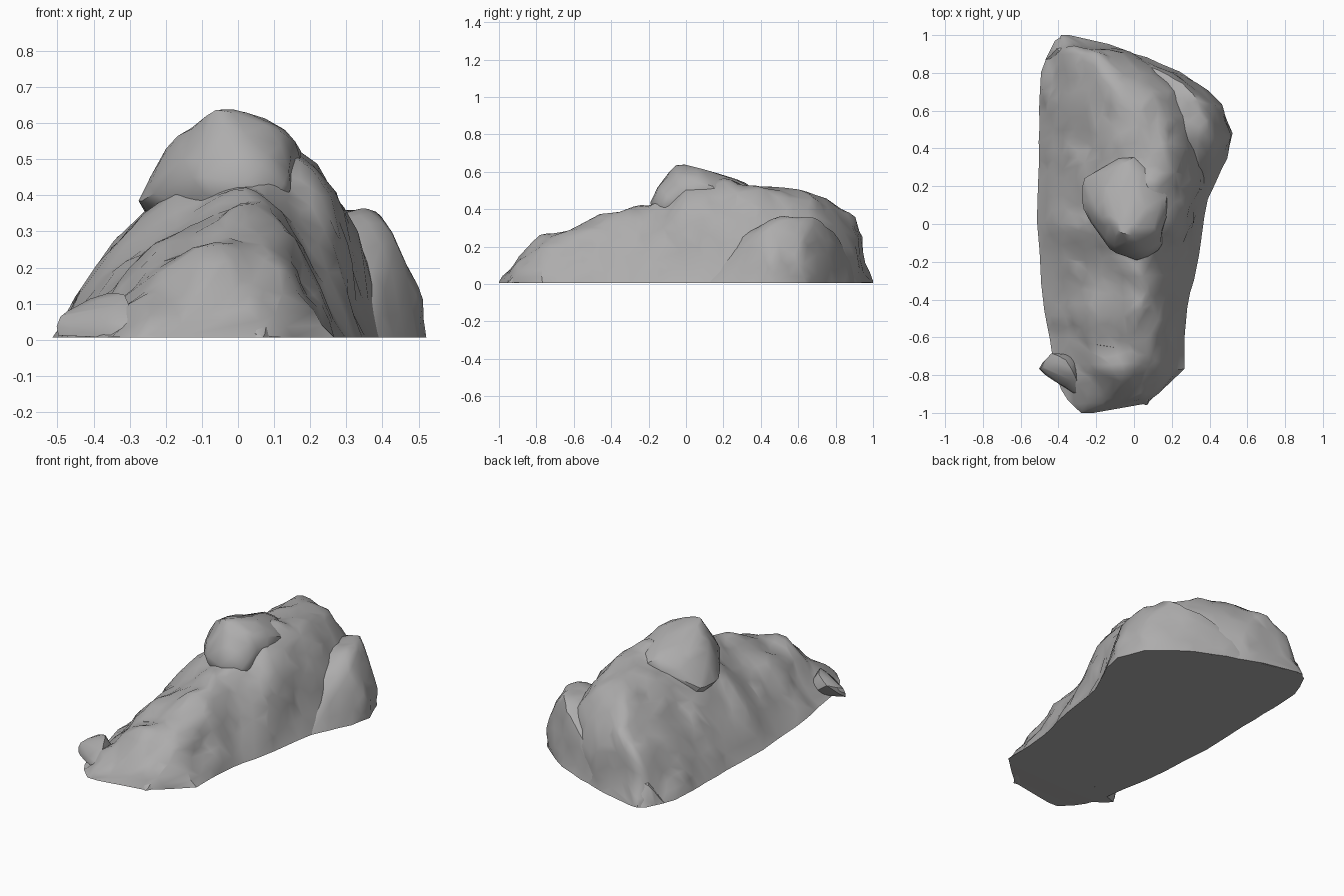
import bpy, bmesh, math
from mathutils import Vector, noise

if "Cube" in bpy.data.objects:
    bpy.data.objects.remove(bpy.data.objects["Cube"])

stone = bpy.data.materials.new("grey_stone")
stone.diffuse_color = (0.42, 0.415, 0.415, 1)
stone.use_nodes = True
stone.node_tree.nodes["Principled BSDF"].inputs["Base Color"].default_value = stone.diffuse_color


def finish(name, bm, amp, seed, ratio=0.5):
    """Roughen the surface, keep the base flat and make a shaded object."""
    bm.normal_update()
    moves = []
    for v in bm.verts:
        p = v.co + Vector((seed, seed * 2, seed * 3))
        n = noise.noise(p * 4.5) + 0.8 * noise.noise(p * 10)
        k = 0.35 if v.co.z < 0.02 else 1
        moves.append(v.normal * n * amp * k)
    for v, m in zip(bm.verts, moves):
        base = v.co.z < 0.006
        v.co += m
        v.co.z = 0.006 if base else max(v.co.z, 0.008)
        v.co.y = max(-1, min(1, v.co.y))
    bmesh.ops.recalc_face_normals(bm, faces=bm.faces)
    me = bpy.data.meshes.new(name)
    bm.to_mesh(me)
    bm.free()
    ob = bpy.data.objects.new(name, me)
    bpy.context.collection.objects.link(ob)
    me.materials.append(stone)
    bpy.ops.object.select_all(action='DESELECT')
    bpy.context.view_layer.objects.active = ob
    ob.select_set(True)
    # irregular chipped facets
    mod = ob.modifiers.new("chipped_facets", 'DECIMATE')
    mod.ratio = ratio
    bpy.ops.object.modifier_apply(modifier=mod.name)
    bpy.ops.object.shade_smooth_by_angle(angle=math.radians(32))
    return ob


def boulder(name, points, amp, seed, cuts=3, soften=2):
    """Convex stone from a few corner points, softened and roughened."""
    bm = bmesh.new()
    for p in points:
        bm.verts.new(p)
    hull = bmesh.ops.convex_hull(bm, input=bm.verts[:])
    junk = {g for g in hull["geom_interior"] + hull["geom_unused"]
            if isinstance(g, bmesh.types.BMVert) and not g.link_faces}
    bmesh.ops.delete(bm, geom=list(junk), context='VERTS')
    bmesh.ops.subdivide_edges(bm, edges=bm.edges[:], cuts=cuts, use_grid_fill=True)
    bmesh.ops.triangulate(bm, faces=bm.faces[:])
    for _ in range(soften):
        bmesh.ops.smooth_vert(bm, verts=[v for v in bm.verts if v.co.z > 0.006], factor=0.3,
                              use_axis_x=True, use_axis_y=True, use_axis_z=True)
    finish(name, bm, amp, seed)


# main ridge: y, left x, right x, crest x, crest z, left bulge, right bulge
stations = [
    (-1.00, -0.29, -0.21, -0.25, 0.01, 2.0, 2.0),
    (-0.95, -0.35, 0.07, -0.15, 0.06, 2.5, 3.0),
    (-0.85, -0.40, 0.17, -0.05, 0.17, 2.0, 3.0),
    (-0.77, -0.43, 0.27, -0.02, 0.255, 1.6, 2.4),
    (-0.60, -0.45, 0.265, 0.0, 0.31, 1.5, 2.0),
    (-0.42, -0.475, 0.285, 0.01, 0.37, 1.5, 1.9),
    (-0.20, -0.50, 0.34, 0.03, 0.42, 1.5, 1.9),
    (-0.10, -0.51, 0.355, 0.05, 0.47, 1.6, 2.3),
    (0.00, -0.515, 0.37, 0.06, 0.525, 1.7, 2.8),
    (0.20, -0.51, 0.40, 0.06, 0.55, 1.75, 3.0),
    (0.35, -0.505, 0.41, 0.05, 0.53, 1.75, 3.0),
    (0.50, -0.505, 0.40, 0.0, 0.51, 1.7, 3.0),
    (0.70, -0.50, 0.35, -0.08, 0.47, 1.6, 3.0),
    (0.80, -0.49, 0.22, -0.13, 0.43, 1.7, 2.8),
    (0.90, -0.46, 0.01, -0.20, 0.355, 2.0, 2.4),
    (0.935, -0.43, -0.08, -0.25, 0.28, 2.2, 2.4),
    (0.95, -0.42, -0.12, -0.30, 0.11, 2.2, 2.4),
    (1.00, -0.39, -0.34, -0.36, 0.015, 2.0, 2.0),
]


def section(s, n=13):
    y, xl, xr, xc, zc, pl, pr = s
    ts = [i / n for i in range(n + 1)]
    left = [(xl + (xc - xl) * t, y, zc * (1 - (1 - t) ** pl)) for t in ts]
    right = [(xr + (xc - xr) * t, y, zc * (1 - (1 - t) ** pr)) for t in ts]
    return left + right[-2::-1]


bm = bmesh.new()
rings = []
for a, b in zip(stations, stations[1:]):
    steps = max(2, round((b[0] - a[0]) / 0.035))
    for i in range(steps):
        f = i / steps
        rings.append([bm.verts.new(p) for p in section([u + (v - u) * f for u, v in zip(a, b)])])
rings.append([bm.verts.new(p) for p in section(stations[-1])])
for r, q in zip(rings, rings[1:]):
    for i in range(len(r) - 1):
        bm.faces.new((r[i], r[i + 1], q[i + 1], q[i]))
    bm.faces.new((r[-1], r[0], q[0], q[-1]))     # flat underside
bm.faces.new(rings[0])
bm.faces.new(rings[-1])
bmesh.ops.triangulate(bm, faces=bm.faces[:])
# soften the section joints
for _ in range(2):
    bmesh.ops.smooth_vert(bm, verts=[v for v in bm.verts if v.co.z > 0.03], factor=0.3,
                          use_axis_x=True, use_axis_y=True, use_axis_z=True)
finish("main_ridge", bm, 0.026, 1.3, 0.4)

# summit knob with a steep front, sunk into the ridge
boulder("summit_knob", [
    (-0.06, -0.06, 0.655), (0.06, 0.08, 0.62), (-0.17, 0.02, 0.585), (-0.15, 0.2, 0.55),
    (0.0, 0.38, 0.52), (0.12, -0.05, 0.575), (0.19, 0.15, 0.53), (0.02, -0.2, 0.43),
    (-0.13, -0.14, 0.45), (-0.29, 0.08, 0.38), (-0.28, 0.25, 0.38), (0.15, -0.13, 0.42),
    (-0.08, -0.1, 0.3), (0.08, -0.12, 0.3), (-0.2, 0.25, 0.3), (0.15, 0.3, 0.3)],
    0.018, 4.7)

# side block at the right rear
boulder("rear_right_block", [
    (0.385, 0.12, 0), (0.40, 0.2, 0), (0.49, 0.34, 0), (0.52, 0.48, 0), (0.46, 0.64, 0),
    (0.36, 0.72, 0), (0.25, 0.80, 0), (0.08, 0.88, 0), (-0.06, 0.92, 0), (0.1, 0.3, 0),
    (0.51, 0.47, 0.1), (0.46, 0.62, 0.17), (0.43, 0.42, 0.28), (0.40, 0.56, 0.36),
    (0.34, 0.5, 0.38), (0.34, 0.66, 0.37), (0.25, 0.75, 0.32), (0.1, 0.84, 0.24),
    (0.33, 0.28, 0.25), (0.2, 0.5, 0.34), (-0.03, 0.89, 0.12)],
    0.018, 2.9)

# small stones at the foot of the rock
boulder("front_left_stone", [
    (-0.51, -0.77, 0.01), (-0.5, -0.76, 0.06), (-0.44, -0.68, 0.1), (-0.36, -0.72, 0.13),
    (-0.31, -0.8, 0.13), (-0.36, -0.87, 0.05), (-0.44, -0.82, 0.01), (-0.28, -0.9, 0.05),
    (-0.3, -0.7, 0.0), (-0.28, -0.92, 0.0)], 0.01, 5.5, 2, 1)
boulder("front_right_stone", [
    (0.03, -0.95, 0), (0.07, -0.96, 0), (0.14, -0.84, 0), (0.03, -0.93, 0.05),
    (0.08, -0.92, 0.05), (0.0, -0.8, 0.08), (0.12, -0.8, 0.06)], 0.006, 8.2, 2, 1)
boulder("rear_left_stone", [
    (-0.47, 0.87, 0), (-0.42, 0.97, 0), (-0.37, 1.0, 0), (-0.22, 0.96, 0), (-0.12, 0.94, 0),
    (-0.41, 0.93, 0.12), (-0.33, 0.95, 0.14), (-0.2, 0.93, 0.1), (-0.3, 0.8, 0.2),
    (-0.3, 0.8, 0)], 0.01, 3.4, 2, 1)
